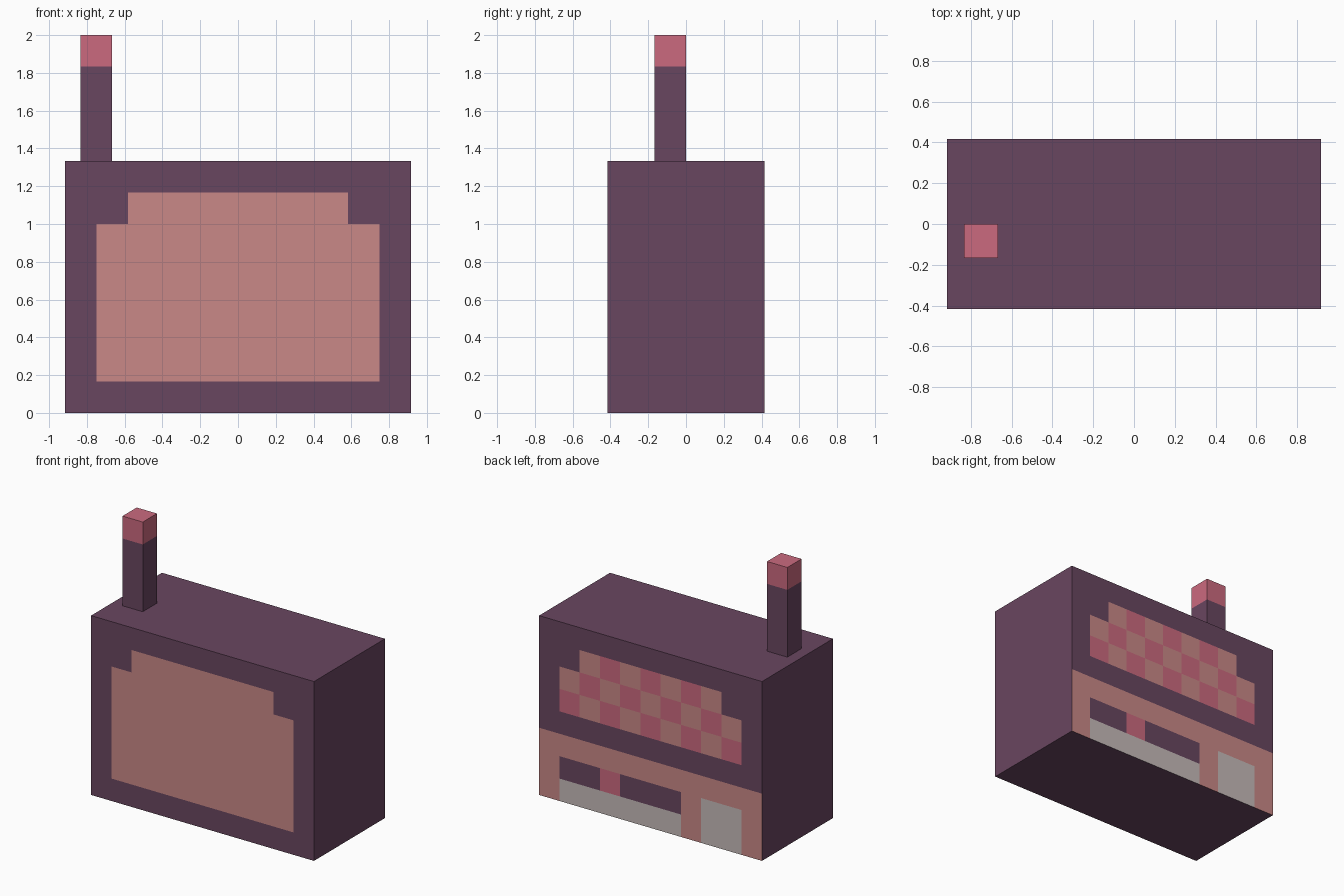
import bpy
import bmesh
from mathutils import Vector, Matrix

if "Cube" in bpy.data.objects:
    bpy.data.objects.remove(bpy.data.objects["Cube"])

C = 1 / 6  # size of one square of the building's layout grid
COLS, ROWS = 11, 8


def linear(v):
    v /= 255
    return v / 12.92 if v <= 0.04045 else ((v + 0.055) / 1.055) ** 2.4


def material(name, rgb):
    m = bpy.data.materials.new(name)
    m.diffuse_color = (*[linear(v) for v in rgb], 1)
    m.use_nodes = True
    m.node_tree.nodes["Principled BSDF"].inputs["Base Color"].default_value = m.diffuse_color
    return m


PALETTE = [
    material("plum", (105, 70, 96)),
    material("peach", (202, 137, 135)),
    material("rose", (203, 106, 127)),
    material("pale_grey", (198, 187, 186)),
]
PLUM, PEACH, ROSE, GREY = range(4)


def box(name, lo, hi, x_cuts, z_cuts, rule):
    """Box cut along the given planes, each face coloured by rule(centre, normal)."""
    lo, hi = Vector(lo), Vector(hi)
    bm = bmesh.new()
    bmesh.ops.create_cube(bm, size=1, matrix=Matrix.Translation((lo + hi) / 2)
                          @ Matrix.Diagonal((*(hi - lo), 1)))
    cuts = [((x, 0, 0), (1, 0, 0)) for x in x_cuts] + [((0, 0, z), (0, 0, 1)) for z in z_cuts]
    for co, no in cuts:
        bmesh.ops.bisect_plane(bm, geom=bm.verts[:] + bm.edges[:] + bm.faces[:],
                               plane_co=co, plane_no=no)
    bm.normal_update()
    for f in bm.faces:
        f.material_index = rule(f.calc_center_median(), f.normal)
    mesh = bpy.data.meshes.new(name)
    bm.to_mesh(mesh)
    bm.free()
    for m in PALETTE:
        mesh.materials.append(m)
    obj = bpy.data.objects.new(name, mesh)
    bpy.context.collection.objects.link(obj)


def in_panel(col, row, last_row):
    # panel with its two upper corners stepped in by one square
    inset = 2 if row == 1 else 1
    return 1 <= row <= last_row and inset <= col < COLS - inset


def building_colour(p, n):
    row = int((ROWS * C - p.z) / C)          # counted from the top
    col = int((COLS * C / 2 - p.x) / C)      # counted from +x
    if n.y < -0.5:                           # plain front panel
        return PEACH if in_panel(col, row, 6) else PLUM
    if n.y > 0.5:
        if in_panel(col, row, 3):            # chequered awning panel
            return ROSE if (row + col) % 2 == 0 else PEACH
        if row < 5:
            return PLUM
        if row >= 6 and 8 <= col <= 9:       # door
            return GREY
        if row >= 6 and 1 <= col <= 6:       # counter with window above
            return GREY if row == 7 else ROSE if col == 3 else PLUM
        return PEACH                         # lower wall
    return PLUM


# Main building
W, D, H = COLS * C / 2, 2.5 * C, ROWS * C
box("building", (-W, -D, 0), (W, D, H),
    [-W + C * i for i in range(1, COLS)], [C * i for i in range(1, ROWS)], building_colour)

# Chimney with coloured tip
box("chimney", (-5 * C, -C, H), (-4 * C, 0, 2), [], [2 - C],
    lambda p, n: ROSE if p.z > 2 - C else PLUM)
